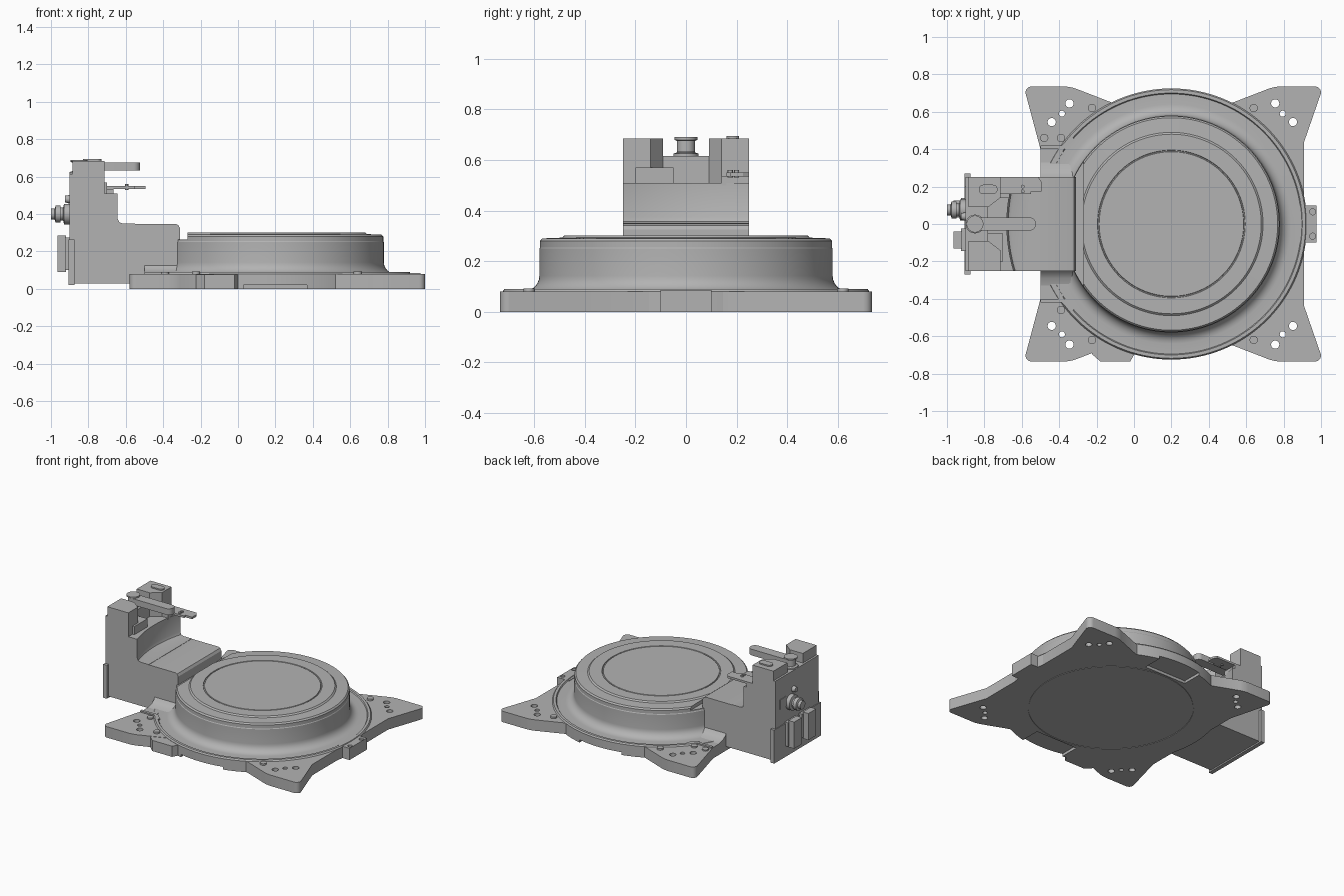
import bpy, bmesh, math
from mathutils import Matrix, Vector

if "Cube" in bpy.data.objects:
    bpy.data.objects.remove(bpy.data.objects["Cube"])

grey = bpy.data.materials.new("machined grey")
grey.use_nodes = True
GREY = (0.45, 0.45, 0.45, 1)
grey.diffuse_color = GREY
grey.node_tree.nodes["Principled BSDF"].inputs["Base Color"].default_value = GREY
CX = 0.2  # axis of the round drum


def finish(bm, name):
    bmesh.ops.recalc_face_normals(bm, faces=bm.faces)
    me = bpy.data.meshes.new(name)
    bm.to_mesh(me)
    bm.free()
    me.materials.append(grey)
    ob = bpy.data.objects.new(name, me)
    bpy.context.collection.objects.link(ob)
    return ob


def smooth(ob):
    bpy.ops.object.select_all(action="DESELECT")
    ob.select_set(True)
    bpy.context.view_layer.objects.active = ob
    bpy.ops.object.shade_smooth_by_angle(angle=math.radians(30))


def box(name, x, y, z):
    bm = bmesh.new()
    bmesh.ops.create_cube(bm, size=1)
    for v in bm.verts:
        v.co = [a + (b - a) * (c + 0.5) for (a, b), c in zip((x, y, z), v.co)]
    return finish(bm, name)


def prism(name, pts, lo, hi, axis="z", rounded=None, radius=0.05):
    """Extrude an outline along z, or an xz outline along y."""
    bm = bmesh.new()
    place = (lambda p, h: (p[0], p[1], h)) if axis == "z" else (lambda p, h: (p[0], h, p[1]))
    f = bm.faces.new([bm.verts.new(place(p, lo)) for p in pts])
    new = bmesh.ops.extrude_face_region(bm, geom=[f])["geom"]
    shift = Vector(place((0, 0), hi - lo))
    bmesh.ops.translate(bm, vec=shift, verts=[g for g in new if isinstance(g, bmesh.types.BMVert)])
    if rounded:
        edges = [e for e in bm.edges if abs(e.verts[0].co.z - e.verts[1].co.z) > 0.01
                 and rounded(e.verts[0].co)]
        bmesh.ops.bevel(bm, geom=edges, offset=radius, segments=6, profile=0.5, affect="EDGES")
    return finish(bm, name)


def lathe(name, profile, at=(CX, 0, 0), steps=128, turn=None):
    """Spin an (r, z) profile about z, optionally turned towards another axis."""
    bm = bmesh.new()
    vs = [bm.verts.new((r, 0, z)) for r, z in profile]
    es = [bm.edges.new(p) for p in zip(vs, vs[1:])]
    bmesh.ops.spin(bm, geom=vs + es, cent=(0, 0, 0), axis=(0, 0, 1),
                   angle=math.tau, steps=steps, use_duplicate=False)
    bmesh.ops.remove_doubles(bm, verts=bm.verts, dist=1e-5)
    if turn:
        bm.transform(turn)
    bm.transform(Matrix.Translation(at))
    ob = finish(bm, name)
    smooth(ob)
    return ob


def rod(name, x, y, z0, z1, r, steps=24):
    return lathe(name, [(0, z0), (r, z0), (r, z1), (0, z1)], (x, y, 0), steps)


def cut(ob, cutter):
    m = ob.modifiers.new("cut", "BOOLEAN")
    m.operation, m.solver, m.object = "DIFFERENCE", "EXACT", cutter
    bpy.context.view_layer.objects.active = ob
    bpy.ops.object.modifier_apply(modifier=m.name)
    bpy.data.objects.remove(cutter)


# Four-cornered base plate
half = [(-0.5, 0.40), (-0.58, 0.70), (-0.58, 0.735), (-0.34, 0.735), (-0.12, 0.65),
        (0.53, 0.65), (0.75, 0.735), (1.0, 0.735), (1.0, 0.70), (0.91, 0.44)]
outline = half + [(x, -y) for x, y in reversed(half)]
base = prism("base_plate", outline, 0, 0.08,
             rounded=lambda c: abs(c.y) > 0.73, radius=0.032)
cut(base, rod("bore", CX, 0, -0.1, 0.2, 0.62, 96))
for s in (-1, 1):
    for x, y, r in ((0.55, 0.645, 0.022), (0.59, 0.59, 0.016), (0.645, 0.545, 0.022)):
        for m in (-1, 1):
            cut(base, rod("hole", CX + m * x + 0.005, s * y, -0.1, 0.2, r))
    cut(base, box("notch", (0.03, 0.37), (s * 0.66 - 0.1, s * 0.66 + 0.1), (-0.1, 0.02)))
smooth(base)

# Round drum with flange lip, fillet and stepped top
fillet = [(0.64 - 0.06 * math.sin(a), 0.142 - 0.06 * math.cos(a))
          for a in [i * math.pi / 12 for i in range(7)]]
drum = lathe("drum", [(0, 0), (0.545, 0), (0.545, 0.004), (0.55, 0.004), (0.55, 0),
                      (0.725, 0), (0.725, 0.08), (0.718, 0.09), (0.70, 0.09), (0.695, 0.082)]
             + fillet + [(0.58, 0.25), (0.577, 0.255), (0.577, 0.28), (0.568, 0.29), (0.49, 0.293),
                         (0.48, 0.302), (0.395, 0.302), (0.393, 0.297), (0.388, 0.297),
                         (0.386, 0.302), (0, 0.302)])
cut(drum, box("flat", (-0.6, -0.27), (-0.6, 0.6), (0.265, 0.4)))
cut(drum, box("lip_gap", (-0.6, -0.38), (-0.41, 0.41), (0.0825, 0.3)))
for s in (-1, 1):
    cut(drum, box("notch", (0.03, 0.37), (s * 0.66 - 0.1, s * 0.66 + 0.1), (-0.1, 0.02)))
smooth(drum)

# Lip continuation, root fillets and bolt heads on both sides
for s, side in ((-1, "front"), (1, "back")):
    lip = [(-0.5, 0.40), (-0.37, 0.40), (-0.32, 0.445), (-0.33, 0.475), (-0.385, 0.42), (-0.5, 0.42)]
    prism(side + "_lip", [(x, s * y) for x, y in lip], 0.07, 0.09)
    for i, x in enumerate((-0.225, 0.64)):
        rod(f"{side}_bolt_{i}", x, s * 0.62, 0.07, 0.092, 0.022)
    rod(side + "_inner_bolt", -0.39, s * 0.46, 0.07, 0.09, 0.022)
    root = [(0.24, 0.14), (0.26, 0.11), (0.29, 0.09), (0.33, 0.08), (0.24, 0.08)]
    bm = bmesh.new()
    ends = [[bm.verts.new((x, s * y, z)) for y, z in root] for x in (-0.5, -0.3)]
    for f in ends:
        bm.faces.new(f)
    for i in range(len(root)):
        j = (i + 1) % len(root)
        bm.faces.new((ends[0][i], ends[0][j], ends[1][j], ends[1][i]))
    smooth(finish(bm, side + "_root_fillet"))
rod("corner_bolt", -0.48, 0.46, 0.07, 0.09, 0.022)

# Edge tabs
prism("front_tab", [(-0.25, -0.65), (-0.22, -0.70), (-0.18, -0.735), (-0.02, -0.735),
                    (0.0, -0.70), (0.0, -0.65)], 0, 0.078)
tab = box("side_tab", (0.88, 0.975), (-0.1, 0.1), (0, 0.086))
for y in (-0.065, 0.065):
    cut(tab, rod("hole", 0.955, y, 0.03, 0.2, 0.016))

# Stepped housing with a face curved around the drum
housing = prism("housing", [(-0.9, 0.03), (-0.9, 0.615), (-0.78, 0.615), (-0.78, 0.51), (-0.55, 0.51),
                            (-0.55, 0.348), (-0.335, 0.348), (-0.32, 0.342), (-0.31, 0.325),
                            (-0.31, 0.03)], -0.25, 0.25, "y")
cut(housing, lathe("sweep", [(0, 0.35), (0.855, 0.35), (0.872, 0.357), (0.88, 0.375),
                             (0.88, 0.8), (0, 0.8)]))
smooth(housing)
box("housing_flange", (-0.905, -0.875), (-0.27, 0.27), (0.02, 0.265))

# Twin towers, shelf blocks
tower = [(-0.885, 0.25), (-0.715, 0.25), (-0.715, 0.14), (-0.78, 0.09), (-0.885, 0.09)]
for s, side in ((-1, "front"), (1, "back")):
    prism(side + "_tower", [(x, s * y) for x, y in tower], 0.5, 0.685)
prism("tower_key", [(-0.83, 0.16), (-0.73, 0.16), (-0.73, 0.21), (-0.83, 0.21)], 0.68, 0.694,
      rounded=lambda c: True, radius=0.024)
box("shelf_block", (-0.79, -0.70), (-0.2, -0.05), (0.5, 0.57))
box("lever_foot", (-0.73, -0.665), (0.14, 0.25), (0.5, 0.535))

# Flat lever with pins
prism("lever", [(-0.72, 0.16), (-0.55, 0.16), (-0.55, 0.175), (-0.495, 0.175), (-0.495, 0.225),
                (-0.51, 0.25), (-0.72, 0.25)], 0.535, 0.55)
for y in (0.175, 0.2):
    rod("lever_pin", -0.595, y, 0.53, 0.56, 0.01, 12)

# Pivot and swing arm
lathe("pivot", [(0, 0.6), (0.05, 0.6), (0.05, 0.625), (0.035, 0.63), (0.035, 0.675),
                (0.045, 0.68), (0.045, 0.69), (0, 0.69)], (-0.85, 0, 0), 32)
smooth(prism("swing_arm", [(-0.85, -0.036), (-0.525, -0.036), (-0.525, 0.036), (-0.85, 0.036)],
             0.632, 0.677, rounded=lambda c: c.x > -0.6, radius=0.034))

# Rear sockets and round connector
to_rear = Matrix.Rotation(-math.pi / 2, 4, "Y")
for y, side in ((-0.085, "front"), (0.08, "back")):
    box(side + "_socket_plate", (-0.925, -0.89), (y - 0.06, y + 0.06), (0.10, 0.275))
    box(side + "_socket", (-0.965, -0.92), (y - 0.045, y + 0.045), (0.09, 0.285))
lathe("round_connector", [(0, 0), (0.055, 0), (0.055, 0.03), (0.035, 0.035), (0.035, 0.05),
                          (0.045, 0.05), (0.045, 0.075), (0.03, 0.08), (0.03, 0.1), (0, 0.1)],
      (-0.9, 0.075, 0.4), 32, to_rear)
lathe("rear_button", [(0, 0), (0.022, 0), (0.018, 0.025), (0, 0.025)], (-0.9, 0.04, 0.48), 20, to_rear)
box("rear_label_plate", (-0.905, -0.89), (0.13, 0.2), (0.39, 0.46))
